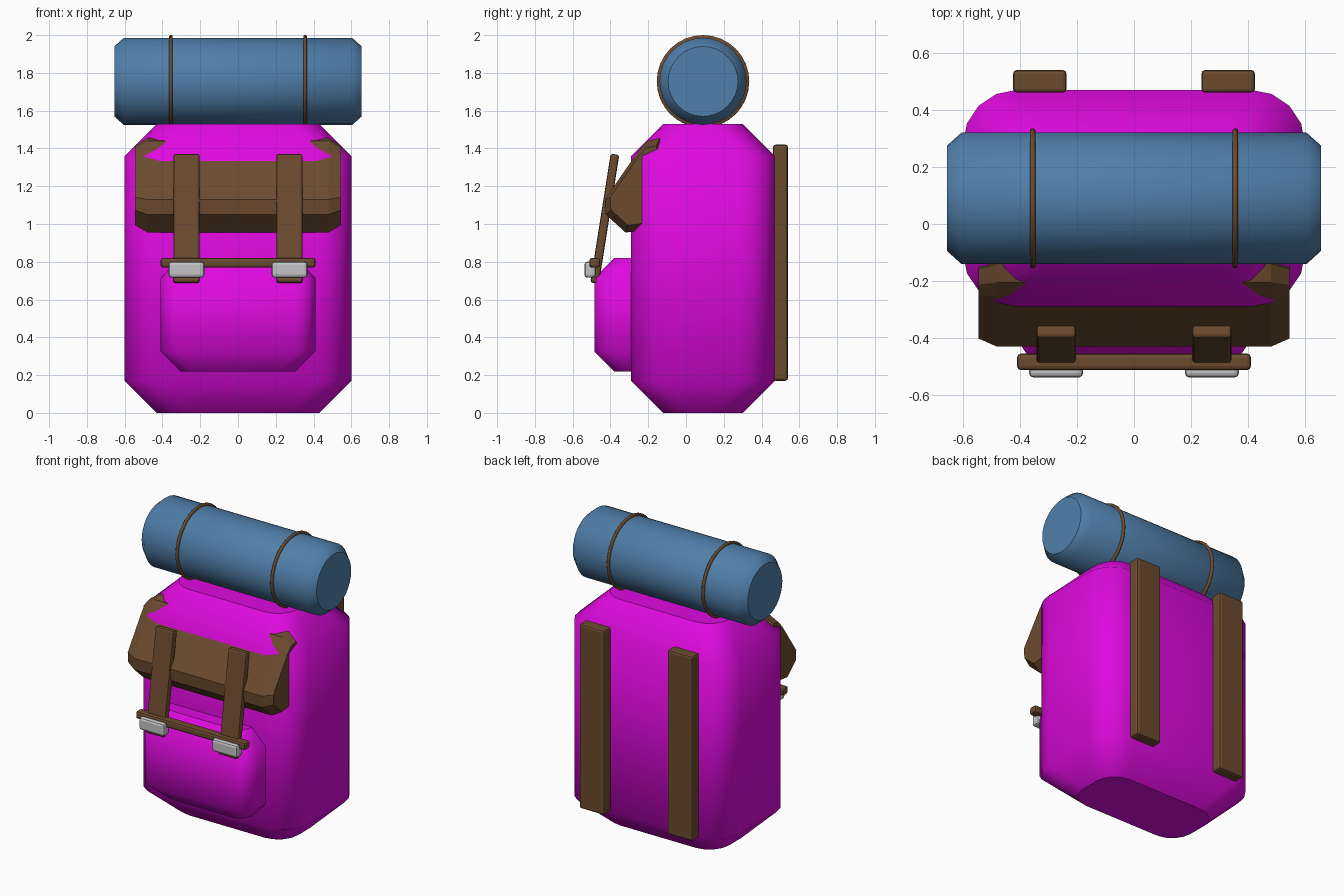
import bpy, bmesh
from math import sin, cos, pi, radians
from mathutils import Matrix, Vector

cube = bpy.data.objects.get("Cube")
if cube:
    bpy.data.objects.remove(cube, do_unlink=True)


def material(name, rgb):
    m = bpy.data.materials.new(name)
    m.use_nodes = True
    m.diffuse_color = (*rgb, 1)
    m.node_tree.nodes["Principled BSDF"].inputs["Base Color"].default_value = (*rgb, 1)
    return m


MAGENTA = material("magenta canvas", (0.74, 0.003, 0.74))
BROWN = material("brown leather", (0.15, 0.07, 0.028))
BLUE = material("blue bedding", (0.08, 0.21, 0.40))
GREY = material("grey metal", (0.56, 0.56, 0.58))


def finish(bm, name, mat):
    bmesh.ops.recalc_face_normals(bm, faces=bm.faces)
    me = bpy.data.meshes.new(name)
    bm.to_mesh(me)
    bm.free()
    me.materials.append(mat)
    ob = bpy.data.objects.new(name, me)
    bpy.context.collection.objects.link(ob)
    return ob


def loft(name, rings, mat, smooth=True):
    """Skin a list of equal-length point rings; end caps stay flat."""
    bm = bmesh.new()
    loops = [[bm.verts.new(p) for p in r] for r in rings]
    n = len(loops[0])
    for a, b in zip(loops, loops[1:]):
        for i in range(n):
            j = (i + 1) % n
            bm.faces.new((a[i], a[j], b[j], b[i])).smooth = smooth
    bm.faces.new(loops[0])
    bm.faces.new(loops[-1])
    return finish(bm, name, mat)


def rounded_rect(hx, y0, y1, r, z, seg=4):
    pts = []
    corners = [(hx - r, y1 - r), (r - hx, y1 - r), (r - hx, y0 + r), (hx - r, y0 + r)]
    for k, (cx, cy) in enumerate(corners):
        for i in range(seg + 1):
            a = pi / 2 * (k + i / seg)
            pts.append((cx + r * cos(a), cy + r * sin(a), z))
    return pts


def bag(name, hx, y0, y1, z0, z1, c, r):
    """Upright rounded block with chamfered top and bottom."""
    rings = [rounded_rect(hx - i, y0 + i, y1 - i, r - i * 0.25, z)
             for i, z in ((c, z0), (0, z0 + c), (0, z1 - c), (c, z1))]
    return loft(name, rings, MAGENTA)


def box(name, centre, size, bevel, mat, tilt=0):
    bm = bmesh.new()
    bmesh.ops.create_cube(bm, size=1, matrix=Matrix.Diagonal((*size, 1)))
    bmesh.ops.bevel(bm, geom=bm.edges[:], offset=bevel, segments=2,
                    profile=0.5, affect='EDGES')
    bm.transform(Matrix.Translation(centre) @ Matrix.Rotation(tilt, 4, 'X'))
    return finish(bm, name, mat)


def circle_x(x, r, n=32):
    return [(x, 0.09 + r * cos(2 * pi * i / n), 1.755 + r * sin(2 * pi * i / n))
            for i in range(n)]


# Main bag and front pocket
bag("bag_body", 0.6, -0.29, 0.47, 0, 1.53, 0.17, 0.19)
bag("front_pocket", 0.41, -0.485, 0.0, 0.22, 0.82, 0.105, 0.11)

# Flap: a side profile swept across, tapered at both ends
profile = [(-0.43, 1.13), (-0.25, 1.39), (-0.205, 1.44), (-0.14, 1.455), (-0.125, 1.41),
           (-0.19, 1.36), (-0.18, 1.02), (-0.23, 0.965), (-0.32, 0.955), (-0.425, 1.05)]


def flap_section(x, s):
    return [(x, -0.25 + (y + 0.25) * s, 1.2 + (z - 1.2) * s) for y, z in profile]


loft("flap", [flap_section(-0.545, 0.84), flap_section(-0.48, 1),
              flap_section(0.48, 1), flap_section(0.545, 0.84)], BROWN, smooth=False)

# Bedroll with chamfered ends
loft("bedroll", [circle_x(x, r) for x, r in
                 ((-0.655, 0.185), (-0.605, 0.23), (0.605, 0.23), (0.655, 0.185))], BLUE)

# Pocket crossbar
box("crossbar", (0, -0.483, 0.795), (0.82, 0.058, 0.052), 0.014, BROWN)

# Parts on both sides
for side, s in (("left", 1), ("right", -1)):
    box(side + "_front_strap", (s * 0.273, -0.43, 1.028), (0.138, 0.046, 0.69),
        0.012, BROWN, tilt=radians(-9))
    box(side + "_buckle", (s * 0.273, -0.508, 0.758), (0.19, 0.06, 0.085), 0.016, GREY)
    box(side + "_shoulder_strap", (s * 0.33, 0.5, 0.795), (0.188, 0.08, 1.25), 0.014, BROWN)
    x = s * 0.355
    loft(side + "_roll_band", [circle_x(x - 0.009, 0.225), circle_x(x - 0.009, 0.24),
                               circle_x(x - 0.004, 0.245), circle_x(x + 0.004, 0.245),
                               circle_x(x + 0.009, 0.24), circle_x(x + 0.009, 0.225)], BROWN)
